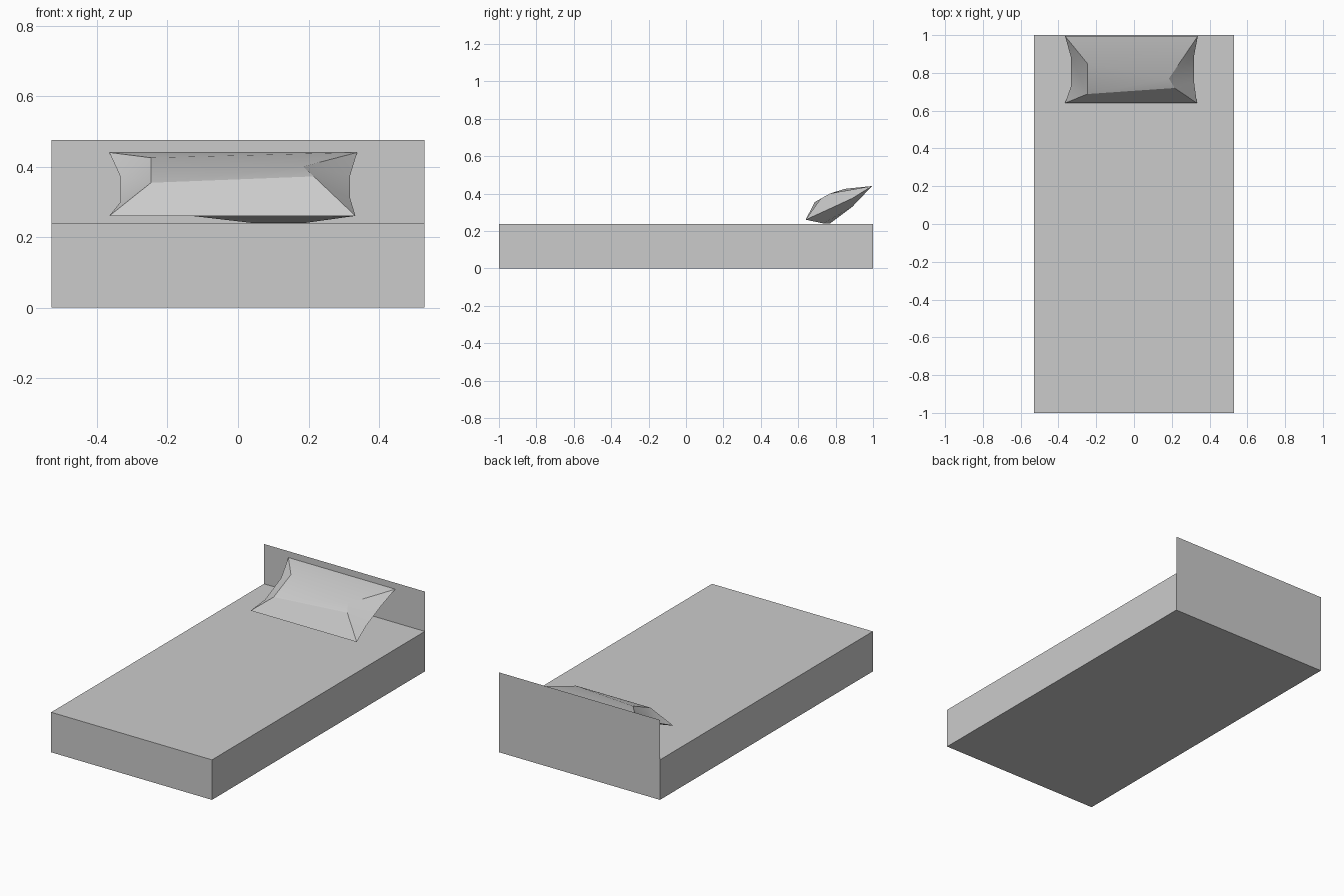
import bpy
import math

default = bpy.data.objects.get("Cube")
if default:
    bpy.data.objects.remove(default, do_unlink=True)

# One plain grey for everything
grey = bpy.data.materials.new("light grey")
grey.use_nodes = True
colour = (0.6, 0.6, 0.6, 1.0)
grey.diffuse_color = colour
grey.node_tree.nodes["Principled BSDF"].inputs["Base Color"].default_value = colour


def make_part(name, verts, faces):
    mesh = bpy.data.meshes.new(name)
    mesh.from_pydata(verts, [], faces)
    mesh.materials.append(grey)
    obj = bpy.data.objects.new(name, mesh)
    bpy.context.collection.objects.link(obj)
    return obj


# Mattress block
bpy.ops.mesh.primitive_cube_add(size=1, location=(0, 0, 0.119))
mattress = bpy.context.object
mattress.name = "mattress"
mattress.scale = (1.058, 2.0, 0.238)
mattress.data.materials.append(grey)

# Headboard: a thin sheet flush with the back end
make_part("headboard",
          [(-0.529, 1, 0), (0.529, 1, 0), (0.529, 1, 0.475), (-0.529, 1, 0.475)],
          [(1, 0, 3, 2)])

# Pillow: tilted rim with pinched ends, an upper puff and a lower puff
rim = [(-0.365, 0.64, 0.26), (0.333, 0.64, 0.26),     # front corners
       (0.318, 0.75, 0.31), (0.318, 0.89, 0.375),     # pinched left end
       (0.338, 0.995, 0.44), (-0.365, 0.995, 0.44),   # back corners
       (-0.333, 0.88, 0.37), (-0.333, 0.73, 0.30)]    # pinched right end
upper = [(-0.247, 0.688, 0.354), (0.215, 0.72, 0.372),
         (0.185, 0.77, 0.40), (-0.247, 0.85, 0.425)]
lower = [(-0.20, 0.73, 0.268), (0.19, 0.735, 0.24),
         (0.19, 0.89, 0.33), (-0.20, 0.89, 0.335)]
lower.append((0.04, 0.77, 0.24))


def cap(a, b, c, d):
    """Faces joining the rim to the four points of a puff."""
    return [(0, 1, b, a), (1, 2, b), (2, 3, c, b), (3, 4, c),
            (4, 5, d, c), (5, 6, d), (6, 7, a, d), (7, 0, a)]


faces = cap(8, 9, 10, 11) + [(8, 9, 10, 11)]
under = cap(12, 13, 14, 15) + [(12, 13, 16), (13, 14, 16), (14, 15, 16), (15, 12, 16)]
faces += [f[::-1] for f in under]
pillow = make_part("pillow", rim + upper + lower, faces)

# Soft shading with crisp folds on the pillow
bpy.ops.object.select_all(action="DESELECT")
pillow.select_set(True)
bpy.context.view_layer.objects.active = pillow
bpy.ops.object.shade_smooth_by_angle(angle=math.radians(30))
